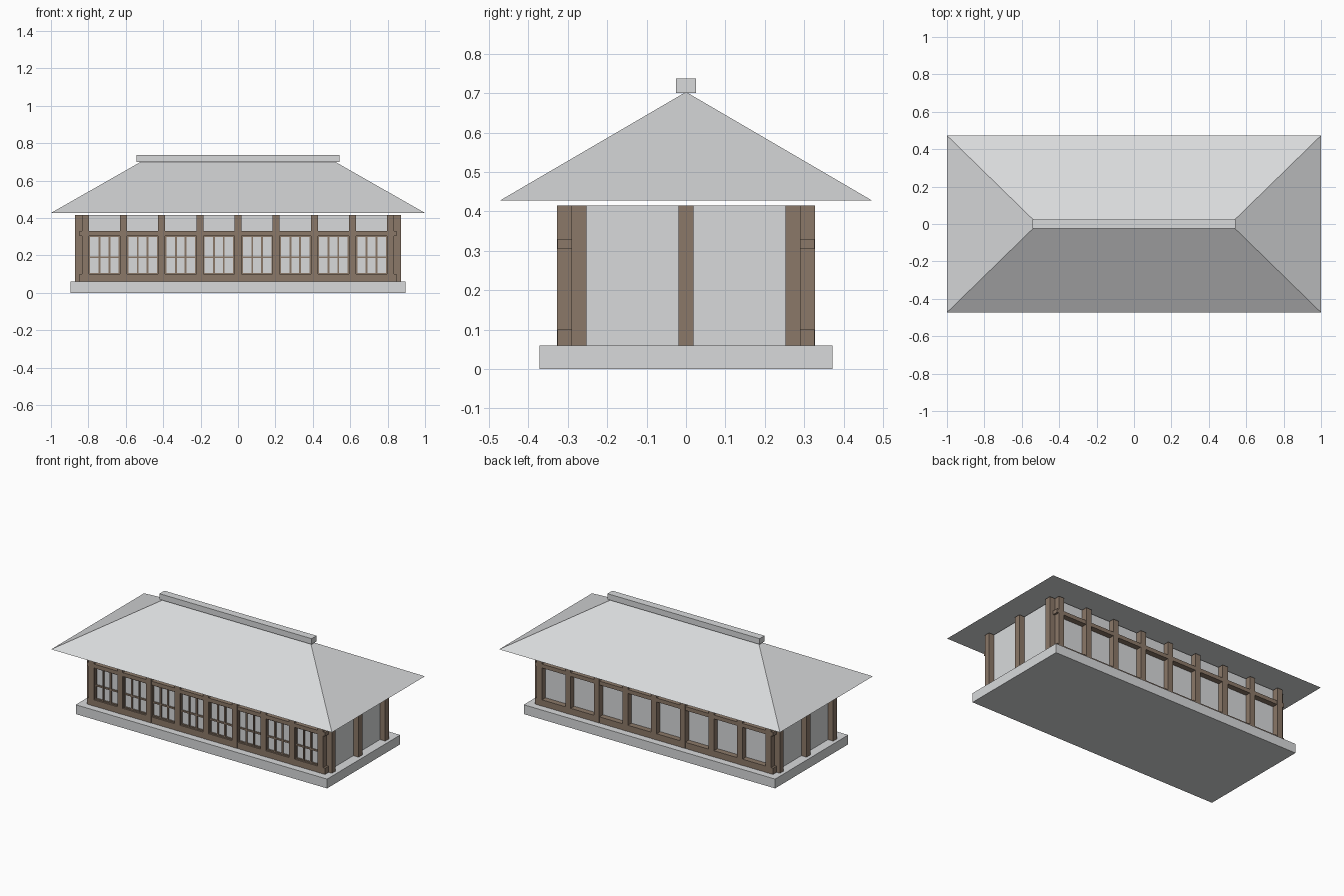
import bpy, bmesh

if "Cube" in bpy.data.objects:
    bpy.data.objects.remove(bpy.data.objects["Cube"])


def material(name, rgb):
    m = bpy.data.materials.new(name)
    m.diffuse_color = (*rgb, 1)
    m.use_nodes = True
    m.node_tree.nodes["Principled BSDF"].inputs["Base Color"].default_value = m.diffuse_color
    return m


GREY = material("light grey", (0.69, 0.70, 0.71))
WOOD = material("brown wood", (0.26, 0.19, 0.14))


def finish(name, bm, mat):
    bmesh.ops.recalc_face_normals(bm, faces=bm.faces)
    mesh = bpy.data.meshes.new(name)
    bm.to_mesh(mesh)
    bm.free()
    mesh.materials.append(mat)
    bpy.context.collection.objects.link(bpy.data.objects.new(name, mesh))


def add_box(bm, x0, x1, y0, y1, z0, z1):
    verts = bmesh.ops.create_cube(bm, size=1)["verts"]
    for v in verts:
        v.co = (x1 if v.co.x > 0 else x0,
                y1 if v.co.y > 0 else y0,
                z1 if v.co.z > 0 else z0)


def box(name, mat, *bounds):
    bm = bmesh.new()
    add_box(bm, *bounds)
    finish(name, bm, mat)


BASE_TOP, WALL_TOP = 0.06, 0.415
WALL_X, WALL_Y = 0.835, 0.29      # wall half sizes
POST, BAY, BAYS = 0.038, 0.204, 8
BEAM_LOW, BEAM_HIGH = 0.10, 0.305

# Stone platform and wall core
box("platform", GREY, -0.895, 0.895, -0.372, 0.372, 0, BASE_TOP)
box("walls", GREY, -WALL_X, WALL_X, -WALL_Y, WALL_Y, BASE_TOP, WALL_TOP)

# Posts and beams on the two long sides
for side, s in (("front", -1), ("back", 1)):
    ya, yb = sorted((s * WALL_Y, s * 0.327))
    for i in range(BAYS + 1):
        x = (i - BAYS / 2) * BAY
        box(f"{side}_post", WOOD, x - POST / 2, x + POST / 2, ya, yb, BASE_TOP, WALL_TOP)
    ya, yb = sorted((s * WALL_Y, s * 0.326))
    box(f"{side}_sill_beam", WOOD, -0.848, 0.848, ya, yb, BASE_TOP, BEAM_LOW)
    box(f"{side}_head_beam", WOOD, -0.848, 0.848, ya, yb, BEAM_HIGH, 0.33)

# Posts on the two short sides
for side, s in (("left", -1), ("right", 1)):
    xa, xb = sorted((s * WALL_X, s * 0.872))
    for y in (-0.271, 0, 0.271):
        box(f"{side}_post", WOOD, xa, xb, y - POST / 2, y + POST / 2, BASE_TOP, WALL_TOP)

# Front lattice windows: pane, border frame and glazing bars
for i in range(BAYS):
    xc = (i - BAYS / 2 + 0.5) * BAY
    half = (BAY - POST) / 2
    box("window_pane", GREY, xc - half, xc + half, -0.308, -0.300, BEAM_LOW, BEAM_HIGH)
    bm = bmesh.new()
    y0, y1, f = -0.316, -0.306, 0.007
    for x0, x1 in ((xc - half, xc - half + f), (xc + half - f, xc + half),
                   (xc - 0.031, xc - 0.021), (xc + 0.021, xc + 0.031)):
        add_box(bm, x0, x1, y0, y1, BEAM_LOW, BEAM_HIGH)
    for z0, z1 in ((BEAM_LOW, BEAM_LOW + f), (0.185, 0.195), (BEAM_HIGH - f, BEAM_HIGH)):
        add_box(bm, xc - half, xc + half, y0 + 0.001, y1, z0, z1)
    finish("window_lattice", bm, WOOD)

# Hipped roof: box tapered to a ridge line
bm = bmesh.new()
add_box(bm, -1, 1, -0.473, 0.473, 0.427, 0.703)
for v in bm.verts:
    if v.co.z > 0.6:
        v.co.x *= 0.515
        v.co.y = 0
bmesh.ops.remove_doubles(bm, verts=bm.verts, dist=0.0001)
finish("hipped_roof", bm, GREY)

# Ridge cap
box("ridge_cap", GREY, -0.542, 0.542, -0.025, 0.025, 0.70, 0.737)
